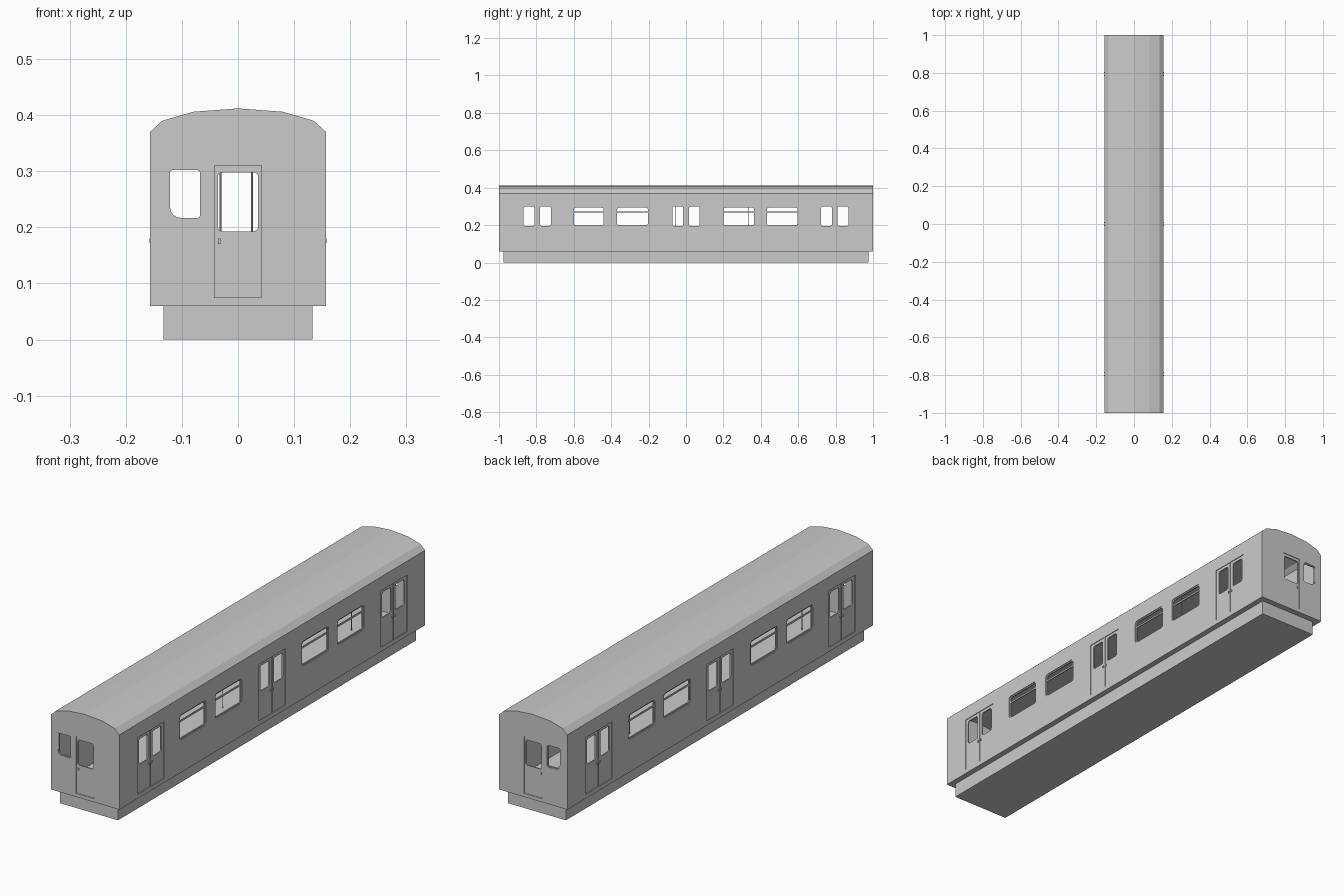
import bpy, bmesh, math

if "Cube" in bpy.data.objects:
    bpy.data.objects.remove(bpy.data.objects["Cube"])


def rounded(u0, u1, v0, v1, r, big=None):
    """Rounded rectangle outline; big = radius of the lower corner at u0."""
    pts = []
    for cu, cv, su, sv, start in ((u1, v1, -1, -1, 0), (u0, v1, 1, -1, 90),
                                  (u0, v0, 1, 1, 180), (u1, v0, -1, 1, 270)):
        rr = big if (big and start == 180) else r
        for k in range(5):
            a = math.radians(start + k * 22.5)
            pts.append((cu + su * rr + rr * math.cos(a), cv + sv * rr + rr * math.sin(a)))
    return pts


def place(axis, p, d):
    return (d, p[0], p[1]) if axis == 'x' else (p[0], d, p[1])


def add_prism(bm, axis, pts, a, b, hole=None):
    """Extrude an outline along an axis; with hole, make a hollow frame."""
    def loop(ps, d):
        return [bm.verts.new(place(axis, p, d)) for p in ps]
    n = len(pts)

    def bridge(l, m):
        for i in range(n):
            bm.faces.new((l[i], l[(i + 1) % n], m[(i + 1) % n], m[i]))
    A, B = loop(pts, a), loop(pts, b)
    bridge(A, B)
    if hole:
        C, D = loop(hole, a), loop(hole, b)
        bridge(C, D)
        bridge(A, C)
        bridge(B, D)
    else:
        bm.faces.new(A)
        bm.faces.new(B)


def box(bm, x0, x1, y0, y1, z0, z1):
    add_prism(bm, 'y', [(x0, z0), (x1, z0), (x1, z1), (x0, z1)], y0, y1)


def finish(name, bm):
    bmesh.ops.recalc_face_normals(bm, faces=bm.faces)
    me = bpy.data.meshes.new(name)
    bm.to_mesh(me)
    bm.free()
    ob = bpy.data.objects.new(name, me)
    bpy.context.collection.objects.link(ob)
    return ob


def cut(target, cutter):
    cutter.hide_render = True
    m = target.modifiers.new("cut", 'BOOLEAN')
    m.operation, m.solver, m.object = 'DIFFERENCE', 'EXACT', cutter
    bpy.context.view_layer.objects.active = target
    bpy.ops.object.modifier_apply(modifier=m.name)
    bpy.data.objects.remove(cutter)


def mirrored(half):
    return half + [(-x, z) for x, z in reversed(half) if x > 0]


W = 0.157
DOORS = (-0.795, 0.0, 0.795)
SIDE = ((-0.6, -0.44), (-0.368, -0.204), (0.2, 0.364), (0.432, 0.596))
CAB = (-0.125, -0.064, 0.213, 0.306)

# car body shell
bm = bmesh.new()
add_prism(bm, 'y', mirrored([(W, 0.06), (W, 0.37), (0.135, 0.39), (0.08, 0.406), (0, 0.412)][::-1])
          , -1, 1)
body = finish("car_body", bm)
bm = bmesh.new()
add_prism(bm, 'y', mirrored([(0.149, 0.07), (0.149, 0.366), (0.131, 0.382),
                             (0.078, 0.398), (0, 0.404)][::-1]), -0.992, 0.992)
cut(body, finish("cavity_cutter", bm))

# shallow door recesses on both sides and both ends
bm = bmesh.new()
for s in (-1, 1):
    for c in DOORS:
        for y0, y1 in ((c - 0.088, c - 0.002), (c + 0.002, c + 0.088)):
            x = sorted((s * 0.154, s * 0.17))
            box(bm, *x, y0, y1, 0.078, 0.312)
    y = sorted((s * 0.997, s * 1.02))
    box(bm, -0.042, 0.042, *y, 0.075, 0.31)
cut(body, finish("door_recess_cutter", bm))

# window openings cut right through the body
bm = bmesh.new()
for c in DOORS:
    for s in (-1, 1):
        m = c + s * 0.044
        add_prism(bm, 'x', rounded(m - 0.029, m + 0.029, 0.195, 0.3, 0.009), -0.2, 0.2)
for a, b in SIDE:
    add_prism(bm, 'x', rounded(a - 0.005, b + 0.005, 0.195, 0.298, 0.012), -0.2, 0.2)
for s in (-1, 1):
    y = (s * 0.9, s * 1.1)
    add_prism(bm, 'y', rounded(-0.036, 0.036, 0.193, 0.298, 0.008), *y)
    add_prism(bm, 'y', rounded(*CAB, 0.007, 0.022), *y)
cut(body, finish("window_cutter", bm))

# side window frames with a transom bar, and cab window rims
bm = bmesh.new()
for s in (-1, 1):
    for a, b in SIDE:
        add_prism(bm, 'x', rounded(a - 0.006, b + 0.006, 0.194, 0.299, 0.013),
                  s * 0.149, s * 0.154, rounded(a, b, 0.2, 0.293, 0.009))
        x = sorted((s * 0.1495, s * 0.1535))
        box(bm, *x, a - 0.002, b + 0.002, 0.267, 0.274)
    u0, u1, v0, v1 = CAB
    add_prism(bm, 'y', rounded(u0 - 0.001, u1 + 0.001, v0 - 0.001, v1 + 0.001, 0.008, 0.023),
              s * 0.993, s * 0.998,
              rounded(u0 + 0.004, u1 - 0.004, v0 + 0.004, v1 - 0.004, 0.004, 0.018))
finish("window_frames", bm)

# door buttons, end door handles and marker lamps
bm = bmesh.new()
for s in (-1, 1):
    for c in DOORS:
        for d in (-0.008, 0.008):
            x = sorted((s * 0.155, s * 0.158))
            box(bm, *x, c + d - 0.003, c + d + 0.003, 0.172, 0.18)
    y = sorted((s * 0.996, s * 1.0))
    box(bm, -0.036, -0.031, *y, 0.17, 0.18)
finish("door_fittings", bm)

# underframe
bm = bmesh.new()
box(bm, -0.133, 0.133, -0.975, 0.975, 0, 0.06)
finish("underframe", bm)

# interior grab poles
for x, y in ((-0.031, -0.055), (-0.031, 0.787), (0.025, 0.335), (0.025, -0.795)):
    bpy.ops.mesh.primitive_cylinder_add(vertices=8, radius=0.0016, depth=0.325,
                                        location=(x, y, 0.2325))
    bpy.context.object.name = "grab_pole"
